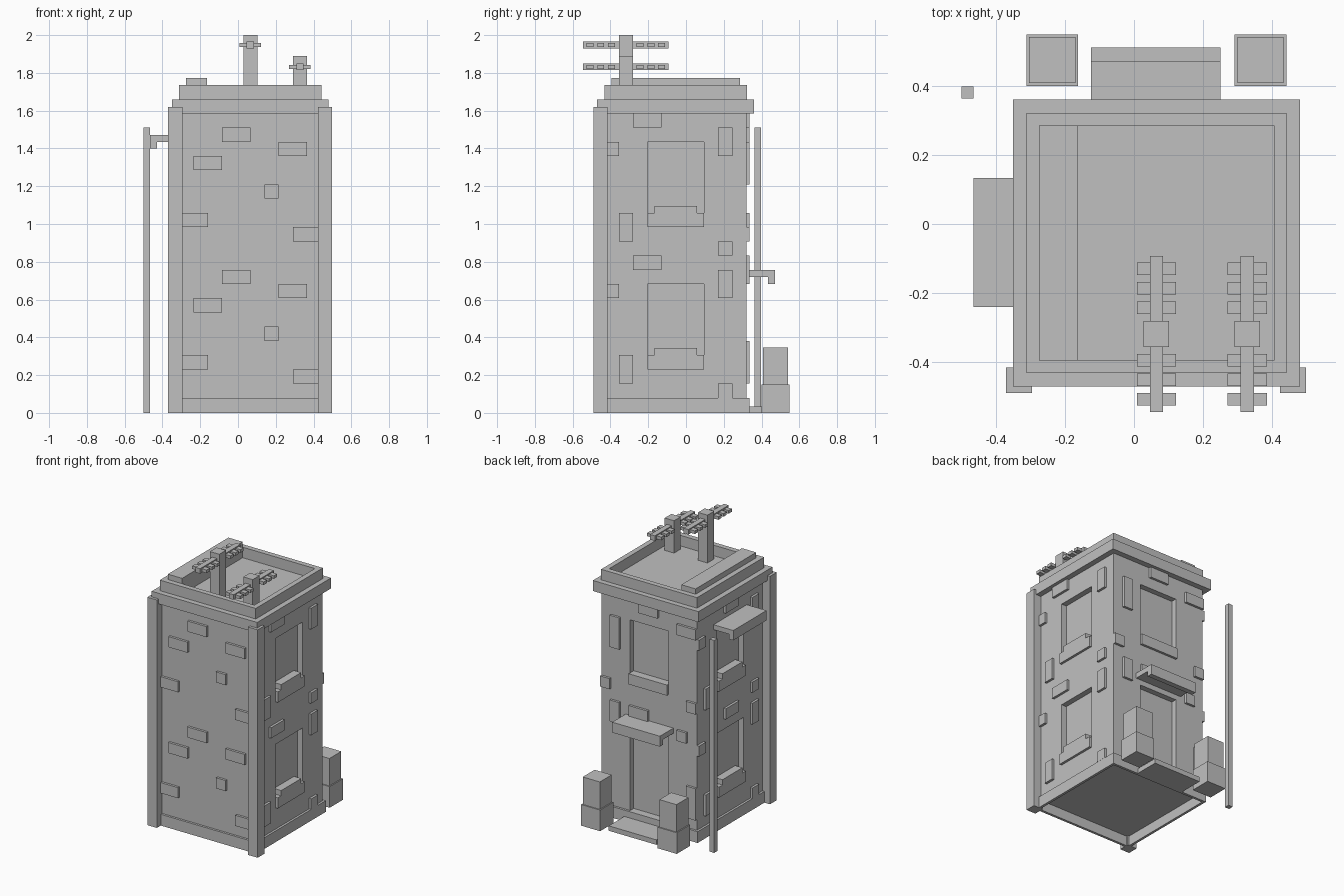
import bpy

cube = bpy.data.objects.get("Cube")
if cube:
    bpy.data.objects.remove(cube, do_unlink=True)

grey = bpy.data.materials.new("plain_grey")
grey.use_nodes = True
COLOUR = (0.53, 0.53, 0.53, 1)
grey.diffuse_color = COLOUR
grey.node_tree.nodes["Principled BSDF"].inputs["Base Color"].default_value = COLOUR


def box(name, x, y, z):
    """Box from three (low, high) ranges."""
    corners = [(a, b, c) for a in x for b in y for c in z]
    faces = [(0, 1, 3, 2), (4, 6, 7, 5), (0, 4, 5, 1),
             (2, 3, 7, 6), (0, 2, 6, 4), (1, 5, 7, 3)]
    mesh = bpy.data.meshes.new(name)
    mesh.from_pydata(corners, [], faces)
    mesh.materials.append(grey)
    obj = bpy.data.objects.new(name, mesh)
    bpy.context.collection.objects.link(obj)
    return obj


def cut(target, cutter):
    """Subtract the cutter from the target, then discard it."""
    cutter.hide_render = True
    mod = target.modifiers.new("cut", "BOOLEAN")
    mod.operation = "DIFFERENCE"
    mod.solver = "EXACT"
    mod.object = cutter
    bpy.context.view_layer.objects.active = target
    bpy.ops.object.modifier_apply(modifier=mod.name)
    bpy.data.objects.remove(cutter, do_unlink=True)


# Tower layout: a square plan with a brick grid on every wall
CX, CY, HALF = 0.065, -0.055, 0.375
CELL, BASE = 0.075, 0.08
PROUD, DEEP = 0.017, 0.04


def square(half):
    return (CX - half, CX + half), (CY - half, CY + half)


def on_wall(name, side, col, row, wide, high, inner, outer):
    """Box on a wall, placed in grid cells, between two offsets from the wall plane."""
    z = (BASE + row * CELL * 1.004, BASE + (row + high) * CELL * 1.004)
    centre = CY if side in ("right", "left") else CX
    along = (centre - HALF + col * CELL, centre - HALF + (col + wide) * CELL)
    if side in ("right", "back"):
        mid = CX if side == "right" else CY
        across = (mid + HALF + inner, mid + HALF + outer)
    else:
        mid = CX if side == "left" else CY
        across = (mid - HALF - outer, mid - HALF - inner)
    if side in ("right", "left"):
        return box(name, across, along, z)
    return box(name, along, across, z)


# Body, hollow skirt and roof
body = box("tower_body", *square(HALF), (0.07, 1.6))
skirt = box("base_skirt", *square(HALF + 0.016), (0, BASE))
cut(skirt, box("skirt_cutter", *square(HALF - 0.002), (-0.1, 0.2)))
box("cornice", *square(HALF + 0.04), (1.585, 1.66))
parapet = box("parapet", *square(HALF + 0.002), (1.655, 1.735))
cut(parapet, box("parapet_cutter", *square(HALF - 0.035), (1.6, 1.8)))
box("roof_slab", (-0.275, -0.163), (-0.395, 0.285), (1.655, 1.773))

# Recessed windows with sills, and the back door
for side, rows in (("right", (2, 12)), ("left", (2, 12)), ("back", (12,))):
    for row in rows:
        cut(body, on_wall("cutter", side, 3, row + 1, 4, 5, -DEEP, 0.1))
        on_wall(side + "_window_sill", side, 3, row, 4, 1, -DEEP, PROUD)
        if side != "back":
            on_wall(side + "_sill_ledge", side, 3.5, row + 0.9, 3, 0.6, -DEEP, PROUD)
cut(body, on_wall("cutter", "back", 3, 0, 4, 8, -DEEP, 0.1))

# Raised bricks: column, row, width, height
bricks = {
    "front": [(3, 8, 2, 1), (7, 7, 2, 1), (1, 6, 2, 1),
              (6, 4, 1, 1), (0, 2, 2, 1), (8, 1, 2, 1)],
    "right": [(2, 9, 2, 1), (8, 7, 1, 2), (0, 7, 1, 1), (1, 1, 1, 2), (8, 0, 1, 1)],
    "left": [(4, 9, 2, 1), (1, 7, 1, 2), (9, 7, 1, 1), (8, 1, 1, 2), (1, 0, 1, 1)],
    "back": [(4, 19, 2, 1), (0, 18, 2, 1), (8, 15, 1, 3), (9, 11, 1, 1), (5, 9, 2, 1),
             (0, 11, 1, 1), (1, 8, 1, 1), (0, 1, 1, 3), (8, 8, 1, 2)],
}
for side, cells in bricks.items():
    for lift in ((0,) if side == "back" else (0, 10)):
        for col, row, wide, high in cells:
            on_wall(side + "_brick", side, col, row + lift, wide, high, -0.01, PROUD)

# Front corner pillars
for x in (-0.37, 0.423):
    box("corner_pillar", (x, x + 0.075), (-0.49, -0.415), (0, 1.62))

# Awnings with a hanging front lip
box("side_awning", (-0.465, -0.31), (-0.24, 0.133), (1.435, 1.47))
box("side_awning_lip", (-0.465, -0.43), (-0.24, 0.133), (1.4, 1.435))
box("door_awning", (-0.125, 0.25), (0.31, 0.472), (0.72, 0.757))
box("door_awning_lip", (-0.125, 0.25), (0.435, 0.472), (0.683, 0.72))

# Doorstep, planters and free-standing pole
box("doorstep", (-0.125, 0.25), (0.33, 0.511), (0, 0.035))
for x in (-0.312, 0.291):
    box("planter_base", (x, x + 0.15), (0.4, 0.549), (0, 0.15))
    box("planter_top", (x + 0.008, x + 0.142), (0.408, 0.541), (0.15, 0.345))
box("pole", (-0.5, -0.465), (0.363, 0.398), (0, 1.51))

# Roof aerials: mast, boom and cross rods
for x, top, boom in ((0.065, 2, 1.947), (0.328, 1.89, 1.832)):
    box("aerial_mast", (x - 0.037, x + 0.037), (-0.356, -0.281), (1.65, top))
    box("aerial_boom", (x - 0.019, x + 0.019), (-0.545, -0.092), (boom - 0.018, boom + 0.018))
    for start in (-0.508, -0.243):
        for i in range(3):
            y = start + i * 0.057
            box("aerial_rod", (x - 0.057, x + 0.057), (y - 0.018, y + 0.018),
                (boom - 0.011, boom + 0.011))
